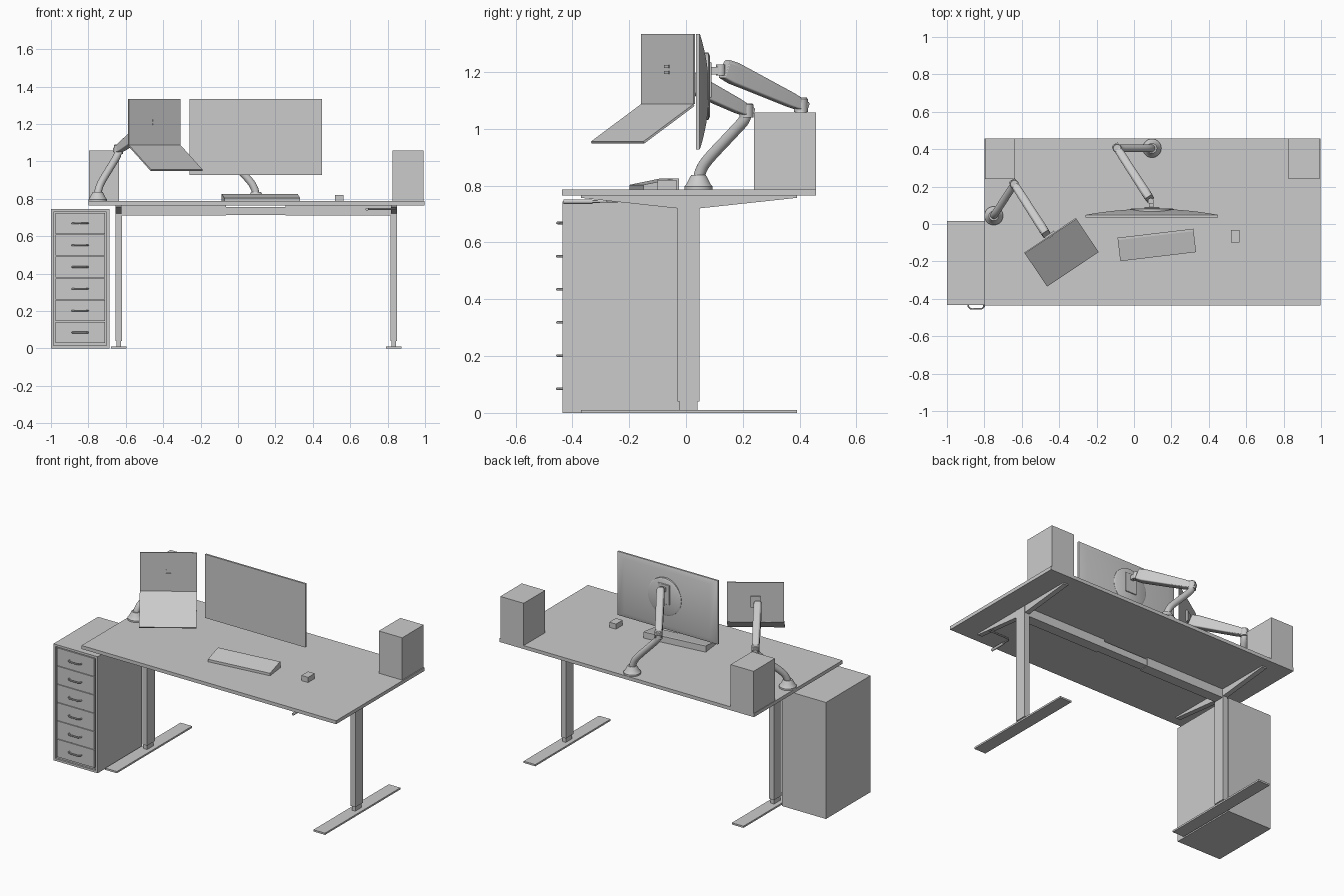
import bpy, bmesh, math
from mathutils import Vector, Matrix

if "Cube" in bpy.data.objects:
    bpy.data.objects.remove(bpy.data.objects["Cube"])

grey = bpy.data.materials.new("plain_grey")
grey.diffuse_color = (0.6, 0.6, 0.6, 1)
grey.use_nodes = True
grey.node_tree.nodes["Principled BSDF"].inputs["Base Color"].default_value = grey.diffuse_color


def finish(name, bm, smooth=False, bevel=0, mat=None):
    bmesh.ops.recalc_face_normals(bm, faces=bm.faces)
    me = bpy.data.meshes.new(name)
    bm.to_mesh(me)
    bm.free()
    me.materials.append(grey)
    ob = bpy.data.objects.new(name, me)
    bpy.context.collection.objects.link(ob)
    if mat:
        ob.matrix_world = mat
    if bevel:
        m = ob.modifiers.new("bevel", 'BEVEL')
        m.width, m.segments = bevel, 3
    if smooth:
        bpy.ops.object.select_all(action='DESELECT')
        ob.select_set(True)
        bpy.context.view_layer.objects.active = ob
        bpy.ops.object.shade_smooth_by_angle(angle=math.radians(35))
    return ob


def box(name, x, y, z, **kw):
    bm = bmesh.new()
    bmesh.ops.create_cube(bm, size=1)
    for v in bm.verts:
        v.co = [r[0] + (c + 0.5) * (r[1] - r[0]) for c, r in zip(v.co, (x, y, z))]
    return finish(name, bm, **kw)


def loft(name, rings, **kw):
    """Bridge equal-length point rings and cap both ends."""
    bm = bmesh.new()
    vs = [[bm.verts.new(p) for p in r] for r in rings]
    n = len(vs[0])
    for a, b in zip(vs, vs[1:]):
        for i in range(n):
            bm.faces.new((a[i], a[(i + 1) % n], b[(i + 1) % n], b[i]))
    bm.faces.new(vs[0])
    bm.faces.new(vs[-1])
    return finish(name, bm, **kw)


def lathe(name, prof, mat, n=32):
    rings = [[(r * math.cos(2 * math.pi * i / n), r * math.sin(2 * math.pi * i / n), z)
              for i in range(n)] for r, z in prof]
    return loft(name, rings, smooth=True, mat=mat)


def tube(name, pts, r, n=16, steps=1):
    """Sweep a circle along a polyline, or a smooth path if steps > 1."""
    P = [Vector(p) for p in pts]
    if steps > 1:
        Q = [2 * P[0] - P[1]] + P + [2 * P[-1] - P[-2]]
        out = []
        for i in range(1, len(Q) - 2):
            a, b, c, d = Q[i - 1:i + 3]
            for k in range(steps):
                t = k / steps
                out.append(0.5 * (2 * b + (c - a) * t + (2 * a - 5 * b + 4 * c - d) * t * t
                                  + (3 * b - a - 3 * c + d) * t ** 3))
        P = out + [P[-1]]
    rings, u = [], None
    for i, p in enumerate(P):
        t = (P[min(i + 1, len(P) - 1)] - P[max(i - 1, 0)]).normalized()
        u = t.orthogonal() if u is None else u - t * u.dot(t)
        u.normalize()
        w = t.cross(u)
        rings.append([p + r * (math.cos(2 * math.pi * k / n) * u + math.sin(2 * math.pi * k / n) * w)
                      for k in range(n)])
    return loft(name, rings, smooth=True)


# Desk top and the two speakers
T = 0.787
box("desk_top", (-0.80, 0.998), (-0.436, 0.457), (0.765, T))
box("speaker_left", (-0.797, -0.635), (0.24, 0.457), (T, 1.057))
box("speaker_right", (0.827, 0.992), (0.24, 0.457), (T, 1.057))

# Legs with inner sleeve, floor foot and tapered support arm
for side, x in (("left", -0.638), ("right", 0.833)):
    box("leg_" + side, (x - 0.017, x + 0.017), (-0.03, 0.047), (0.04, 0.765))
    box("leg_sleeve_" + side, (x - 0.012, x + 0.012), (-0.023, 0.04), (0.008, 0.04))
    box("floor_foot_" + side, (x - 0.041, x + 0.041), (-0.37, 0.39), (0, 0.011))
    prof = [(-0.37, 0.765), (-0.37, 0.757), (-0.03, 0.72), (0.047, 0.72), (0.39, 0.757), (0.39, 0.765)]
    loft("support_arm_" + side, [[(x + s, y, z) for y, z in prof] for s in (-0.016, 0.016)])

# Telescopic cross beam
box("beam_left", (-0.655, -0.065), (-0.025, 0.042), (0.71, 0.765))
box("beam_right", (0.255, 0.85), (-0.025, 0.042), (0.71, 0.765))
box("beam_middle", (-0.07, 0.26), (-0.02, 0.037), (0.714, 0.756))

# Height crank under the front right corner
tube("crank_arm", [(0.84, -0.24, 0.746), (0.84, -0.275, 0.746), (0.70, -0.275, 0.745),
                   (0.69, -0.29, 0.745), (0.69, -0.36, 0.744)], 0.005, n=10)
tube("crank_grip", [(0.69, -0.432, 0.744), (0.69, -0.33, 0.744)], 0.008, n=12)

# Drawer cabinet: recessed front, six drawers with bow handles
bm = bmesh.new()
lo, hi = Vector((-1, -0.434, 0)), Vector((-0.688, 0.016, 0.744))
bmesh.ops.create_cube(bm, size=1)
for v in bm.verts:
    v.co = [lo[i] + (v.co[i] + 0.5) * (hi[i] - lo[i]) for i in range(3)]
bm.normal_update()
front = [f for f in bm.faces if f.normal.y < -0.9]
bmesh.ops.inset_region(bm, faces=front, thickness=0.02)
ext = bmesh.ops.extrude_face_region(bm, geom=front)
bmesh.ops.translate(bm, vec=(0, 0.012, 0), verts=[g for g in ext["geom"] if isinstance(g, bmesh.types.BMVert)])
bmesh.ops.delete(bm, geom=front, context='FACES_ONLY')
finish("cabinet_body", bm)
for i in range(6):
    z = 0.085 + 0.1167 * i
    box(f"drawer_{i + 1}", (-0.976, -0.712), (-0.434, -0.42), (z - 0.0565, z + 0.0565))
    xm = -0.844
    tube(f"drawer_handle_{i + 1}", [(xm - 0.042, -0.43, z), (xm - 0.042, -0.442, z), (xm - 0.03, -0.453, z),
                                    (xm + 0.03, -0.453, z), (xm + 0.042, -0.442, z), (xm + 0.042, -0.43, z)],
         0.0045, n=10)


# Sprung arm: domed base, curved lower arm, tapered upper arm
def support(side, base, elbow, tip):
    b, e, t = Vector(base), Vector(elbow), Vector(tip)
    lathe("arm_base_" + side, [(0.05, 0), (0.05, 0.01), (0.044, 0.016), (0.036, 0.032), (0.026, 0.05)],
          Matrix.Translation(b))
    h = e - b
    path = [b + Vector((h.x * f, h.y * f, h.z * g)) for f, g in
            ((0, 0.1), (0.04, 0.22), (0.2, 0.38), (0.72, 0.72), (0.95, 0.88), (1, 1))]
    tube("lower_arm_" + side, path, 0.02, n=20, steps=6)
    lathe("elbow_joint_" + side, [(0.024, -0.025), (0.024, 0.02), (0.02, 0.025)], Matrix.Translation(e))
    d = (t - e).normalized()
    w = d.cross(Vector((0, 0, 1))).normalized()
    up = w.cross(d)
    rings = []
    for p, hh, ww in ((e - d * 0.022, 0.018, 0.019), (e + d * 0.05, 0.025, 0.022),
                      (t - d * 0.03, 0.038, 0.024), (t + d * 0.012, 0.034, 0.022)):
        rings.append([p + w * ww * s + up * hh * q for s, q in
                      ((-1, -0.9), (-0.8, -1), (0.8, -1), (1, -0.9), (1, 0.7), (0.6, 1), (-0.6, 1), (-1, 0.7))])
    loft("upper_arm_" + side, rings, bevel=0.003, smooth=True)


support("left", (-0.75, 0.044, T), (-0.64, 0.213, 1.065), (-0.475, -0.045, 1.195))
support("right", (0.096, 0.405, T), (-0.09, 0.405, 1.085), (0.078, 0.145, 1.207))

# Screen mount joints between right arm and monitor
lathe("mount_pivot", [(0.016, 1.187), (0.016, 1.227)], Matrix.Translation((0.09, 0.122, 0)))
box("mount_link", (0.079, 0.103), (0.075, 0.122), (1.192, 1.218))
box("mount_plate", (0.055, 0.135), (0.08, 0.09), (1.11, 1.235), bevel=0.003)

# Monitor: thin panel with a shallow domed back
cx, cz, hw, hh = 0.096, 1.131, 0.354, 0.203
corners = ((-1, -1), (1, -1), (1, 1), (-1, 1))
levels = [(1, 0.036), (1, 0.048)] + [(s, 0.049 + 0.032 * (1 - s * s)) for s in (0.985, 0.85, 0.7, 0.55, 0.4, 0.2)]
loft("monitor", [[(cx + a * hw * s, y, cz + b * hh * s) for a, b in corners] for s, y in levels], smooth=True)
lathe("monitor_back_disc", [(0.118, -0.06), (0.118, -0.079), (0.108, -0.084)],
      Matrix.Translation((cx, 0, 1.15)) @ Matrix.Rotation(math.radians(90), 4, 'X'), n=48)

# Open laptop turned on the left arm, keyboard half tilted down
hinge = Matrix.Translation((-0.445, -0.066, 1.087)) @ Matrix.Rotation(math.radians(33.8), 4, 'Z')
box("laptop_screen", (-0.166, 0.166), (0, 0.007), (0, 0.247), mat=hinge)
tilt = hinge @ Matrix.Rotation(math.radians(31.8), 4, 'X')
box("laptop_base", (-0.166, 0.166), (-0.25, 0), (-0.008, 0), mat=tilt)
box("laptop_mount_plate", (-0.03, 0.03), (0.007, 0.016), (0.09, 0.16), mat=hinge)
for i, z in enumerate((0.111, 0.132)):
    box(f"laptop_clip_{i + 1}", (-0.014, 0.014), (-0.004, 0.001), (z - 0.005, z + 0.005), mat=hinge)

# Wedge keyboard and mouse
turn = Matrix.Translation((0.122, -0.112, T)) @ Matrix.Rotation(math.radians(6.8), 4, 'Z')
wedge = [(-0.063, 0), (0.063, 0), (0.063, 0.039), (0.05, 0.039), (-0.063, 0.016)]
loft("keyboard", [[(s, y, z) for y, z in wedge] for s in (-0.204, 0.204)], mat=turn)
box("mouse", (0.518, 0.565), (-0.1, -0.033), (T, 0.82))
